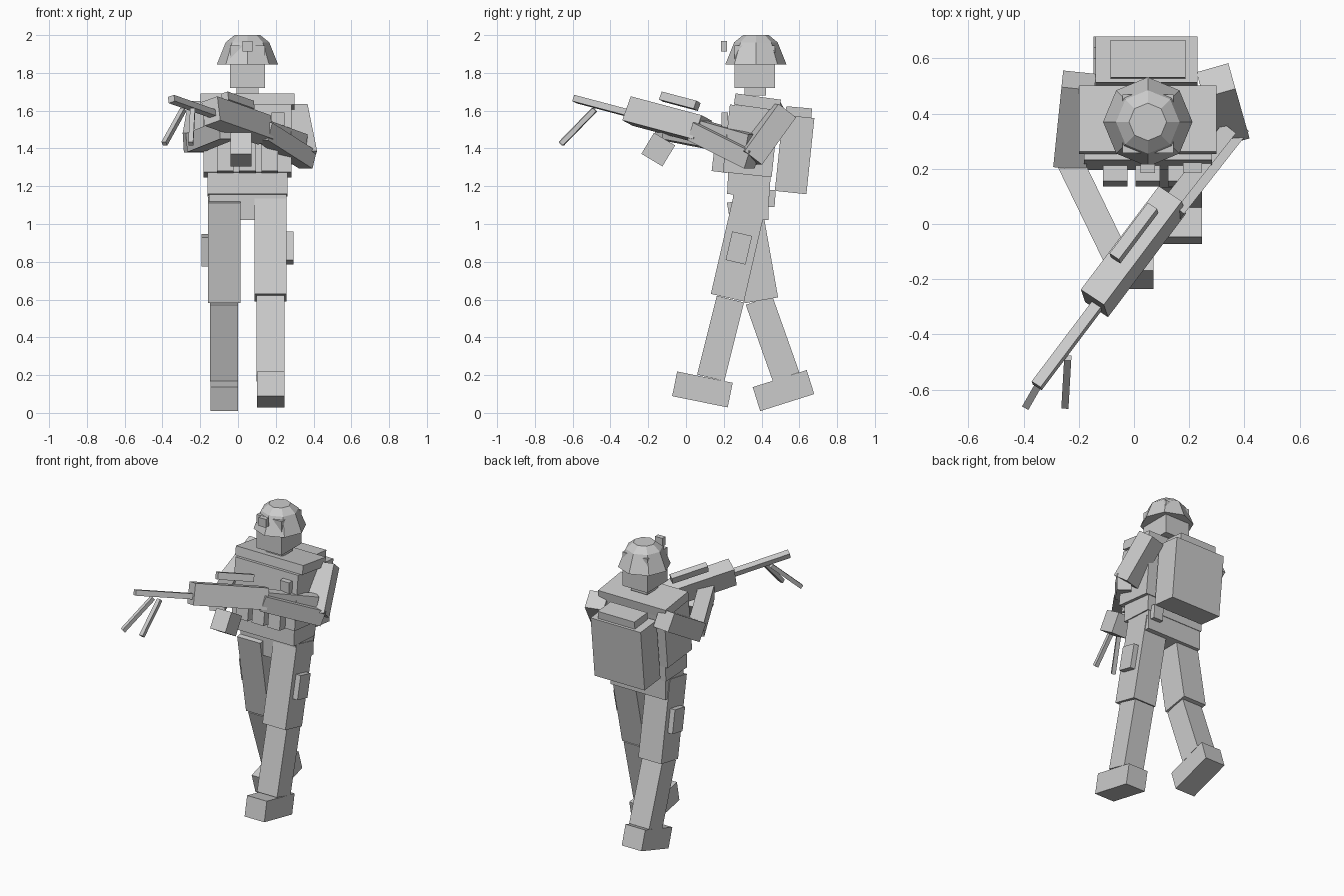
import bpy, bmesh
from math import radians, pi
from mathutils import Vector, Euler

cube = bpy.data.objects.get("Cube")
if cube:
    bpy.data.objects.remove(cube)

GREY = (0.6, 0.6, 0.6, 1)
mat = bpy.data.materials.new("plain grey")
mat.use_nodes = True
mat.diffuse_color = GREY
mat.node_tree.nodes["Principled BSDF"].inputs["Base Color"].default_value = GREY

MID = 0.05  # body centre line


def add(name, bm):
    mesh = bpy.data.meshes.new(name)
    bmesh.ops.recalc_face_normals(bm, faces=bm.faces)
    bm.to_mesh(mesh)
    bm.free()
    mesh.materials.append(mat)
    obj = bpy.data.objects.new(name, mesh)
    bpy.context.collection.objects.link(obj)
    return obj


def box(name, loc, size, pitch=0, roll=0, yaw=0):
    """Box tilted about its own axes, angles in degrees."""
    bm = bmesh.new()
    bmesh.ops.create_cube(bm, size=1)
    bmesh.ops.scale(bm, vec=size, verts=bm.verts)
    obj = add(name, bm)
    obj.location = loc
    obj.rotation_mode = 'YXZ'
    obj.rotation_euler = Euler((radians(pitch), radians(roll), radians(yaw)), 'YXZ')
    return obj


def limb(name, start, end, width, depth):
    """Box running from one point to another."""
    start, end = Vector(start), Vector(end)
    bm = bmesh.new()
    bmesh.ops.create_cube(bm, size=1)
    bmesh.ops.scale(bm, vec=(width, (end - start).length, depth), verts=bm.verts)
    obj = add(name, bm)
    obj.location = (start + end) / 2
    obj.rotation_euler = (end - start).to_track_quat('Y', 'Z').to_euler()
    return obj


# Helmet: stacked octagon rings
bm = bmesh.new()
rings = []
for radius, z in ((0.162, 1.845), (0.115, 1.962), (0.068, 2.0)):
    ring = bmesh.ops.create_circle(bm, segments=8, radius=radius)["verts"]
    bmesh.ops.translate(bm, verts=ring, vec=(MID, 0.37, z))
    rings.append(ring)
for low, high in zip(rings, rings[1:]):
    for i in range(8):
        j = (i + 1) % 8
        bm.faces.new((low[i], low[j], high[j], high[i]))
bm.faces.new(rings[0])
bm.faces.new(rings[-1])
add("helmet", bm)

# Head
box("head", (MID, 0.364, 1.832), (0.185, 0.212, 0.225))
box("neck", (MID, 0.367, 1.705), (0.118, 0.115, 0.05))
box("helmet_mount", (MID, 0.201, 1.942), (0.054, 0.033, 0.056))

# Torso
box("shoulder_yoke", (MID, 0.378, 1.645), (0.498, 0.243, 0.06), -8)
box("chest", (MID, 0.343, 1.44), (0.464, 0.26, 0.36), -6)
box("waist", (MID, 0.333, 1.215), (0.422, 0.225, 0.125), -3)
box("pelvis", (MID, 0.343, 1.09), (0.407, 0.19, 0.14))
for i in (-1, 0, 1):
    box(f"chest_pouch_{i + 2}", (MID + i * 0.118, 0.185, 1.355), (0.088, 0.08, 0.16), -7)
box("chest_radio", (0.212, 0.205, 1.55), (0.068, 0.035, 0.08))
box("hip_pouch", (0.2, 0.452, 1.135), (0.07, 0.04, 0.09), -4)

# Backpack
box("backpack", (MID - 0.005, 0.575, 1.368), (0.37, 0.168, 0.405), -6)
box("backpack_flap", (MID, 0.597, 1.59), (0.272, 0.137, 0.055), -5)

# Legs: side, x, thigh (y, z, tilt), shin, boot
legs = (
    ("left", 1, 0.173, (0.28, 0.873, -13), (0.183, 0.394, -14), (0.087, 0.124, -11.5)),
    ("right", -1, -0.073, (0.352, 0.862, 10), (0.458, 0.394, 19.5), (0.516, 0.118, 17.5)),
)
for side, s, x, thigh, shin, boot in legs:
    box(side + "_thigh", (x, *thigh[:2]), (0.17, 0.18, 0.54), thigh[2])
    box(side + "_shin", (x, *shin[:2]), (0.148, 0.148, 0.43), shin[2])
    box(side + "_boot", (x, *boot[:2]), (0.146, 0.3, 0.133), boot[2])
    box(side + "_thigh_pouch", (x + s * 0.1, *thigh[:2]), (0.04, 0.108, 0.155), thigh[2])

# Arms
limb("left_upper_arm", (0.297, 0.52, 1.6), (0.348, 0.34, 1.35), 0.12, 0.12)
limb("left_forearm", (0.37, 0.35, 1.34), (0.135, 0.05, 1.49), 0.09, 0.1)
limb("right_upper_arm", (-0.2, 0.52, 1.6), (-0.23, 0.23, 1.43), 0.12, 0.12)
limb("right_forearm", (-0.23, 0.22, 1.43), (-0.055, -0.14, 1.5), 0.095, 0.1)

# Rifle: all parts share the same aim
AIM = dict(pitch=-12, roll=-17, yaw=-37)
box("rifle_body", (-0.002, -0.1, 1.548), (0.104, 0.48, 0.135), **AIM)
box("rifle_rail", (0, -0.033, 1.65), (0.042, 0.235, 0.045), **AIM)
box("rifle_barrel", (-0.235, -0.43, 1.62), (0.04, 0.4, 0.035), **AIM)
box("rifle_magazine", (0.015, -0.147, 1.394), (0.112, 0.13, 0.13), -31)
limb("rifle_stock", (0.12, 0.06, 1.51), (0.34, 0.34, 1.43), 0.06, 0.09)
limb("bipod_leg_outer", (-0.29, -0.485, 1.605), (-0.39, -0.66, 1.425), 0.026, 0.026)
limb("bipod_leg_inner", (-0.24, -0.485, 1.605), (-0.25, -0.66, 1.425), 0.026, 0.026)
